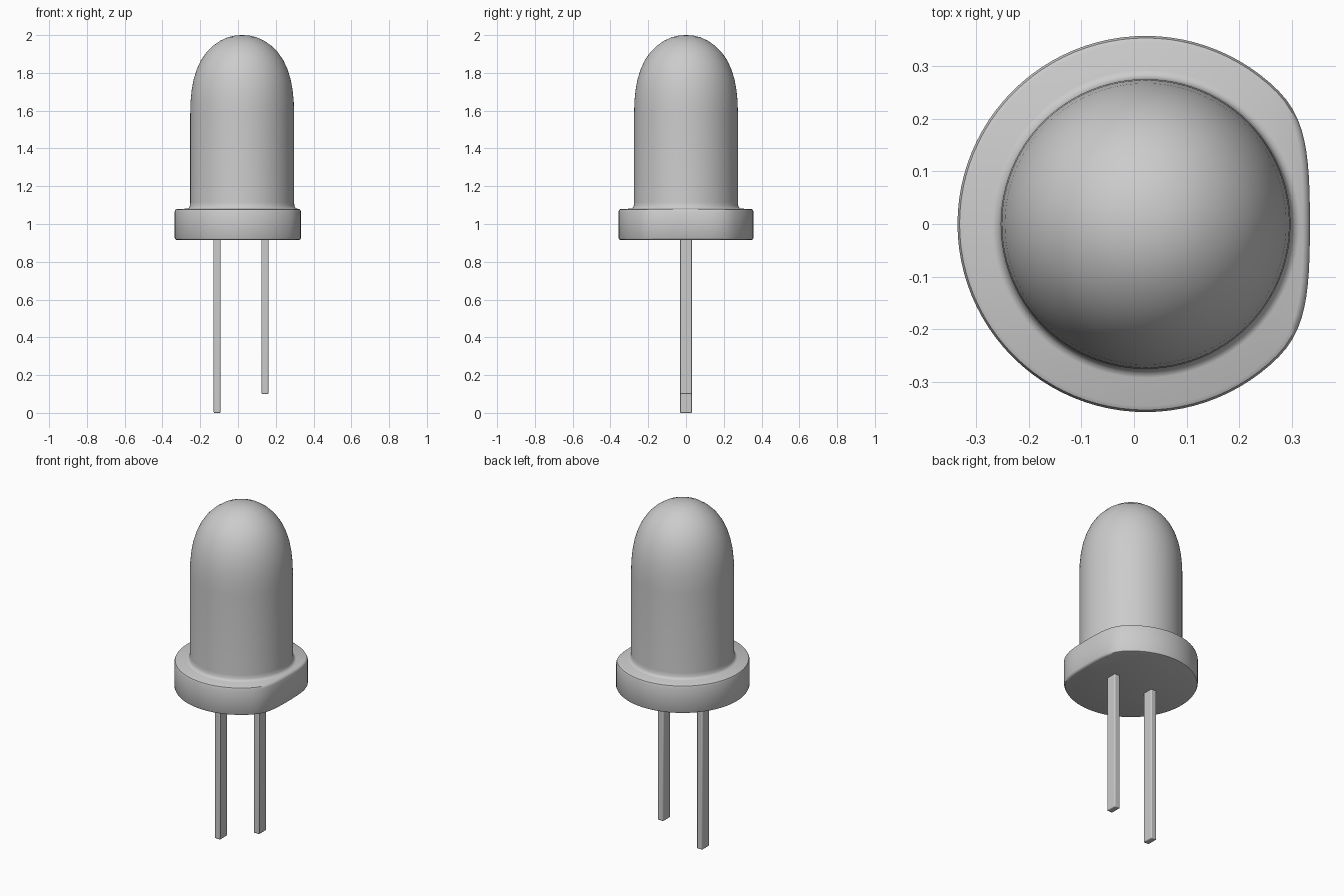
import bpy, bmesh, math

if "Cube" in bpy.data.objects:
    bpy.data.objects.remove(bpy.data.objects["Cube"])

CX = 0.022          # axis of the round body
SIDES = 96


def shade(obj, angle=40):
    bpy.ops.object.select_all(action='DESELECT')
    obj.select_set(True)
    bpy.context.view_layer.objects.active = obj
    bpy.ops.object.shade_smooth_by_angle(angle=math.radians(angle))


def new_object(name, bm):
    bmesh.ops.recalc_face_normals(bm, faces=bm.faces)
    mesh = bpy.data.meshes.new(name)
    bm.to_mesh(mesh)
    bm.free()
    obj = bpy.data.objects.new(name, mesh)
    bpy.context.collection.objects.link(obj)
    return obj


def ring_point(r, flat, t):
    # circle, softly flattened on the +x side where flat is given
    x, y = r * math.cos(t), r * math.sin(t)
    if flat:
        k = 0.06
        h = max(k - abs(x - flat), 0) / k
        x = min(x, flat) - h * h * k / 4
    return CX + x, y


# Bulb and rim in one skin: (radius, height, flat distance or 0)
profile = [(0.345, 0.915, 0.300), (0.353, 0.918, 0.308), (0.357, 0.926, 0.313),
           (0.357, 1.066, 0.313), (0.353, 1.076, 0.308), (0.345, 1.08, 0.300),
           (0.292, 1.081, 0), (0.283, 1.085, 0), (0.277, 1.095, 0), (0.275, 1.115, 0),
           (0.275, 1.58, 0), (0.273, 1.65, 0), (0.267, 1.71, 0), (0.257, 1.765, 0),
           (0.241, 1.817, 0), (0.219, 1.865, 0), (0.190, 1.908, 0), (0.155, 1.943, 0),
           (0.115, 1.971, 0), (0.075, 1.989, 0), (0.035, 1.998, 0)]
bm = bmesh.new()
rings = []
for r, z, flat in profile:
    rings.append([bm.verts.new((*ring_point(r, flat, math.tau * i / SIDES), z))
                  for i in range(SIDES)])
for a, b in zip(rings, rings[1:]):
    for i in range(SIDES):
        j = (i + 1) % SIDES
        bm.faces.new((a[i], a[j], b[j], b[i]))
bm.faces.new(rings[0][::-1])
tip = bm.verts.new((CX, 0, 2.0))
for i in range(SIDES):
    bm.faces.new((rings[-1][i], rings[-1][(i + 1) % SIDES], tip))
shade(new_object("bulb_and_rim", bm))


# Wire legs: rectangular bars with softened lower ends
def leg(name, x, bottom, top=0.925):
    bm = bmesh.new()
    bmesh.ops.create_cube(bm, size=1)
    for v in bm.verts:
        v.co = (x + v.co.x * 0.036, v.co.y * 0.066, bottom + (v.co.z + 0.5) * (top - bottom))
    obj = new_object(name, bm)
    mod = obj.modifiers.new("soft_edges", 'BEVEL')
    mod.width = 0.005
    mod.segments = 2
    shade(obj)


leg("long_leg", -0.111, 0.0)
leg("short_leg", 0.143, 0.1)
